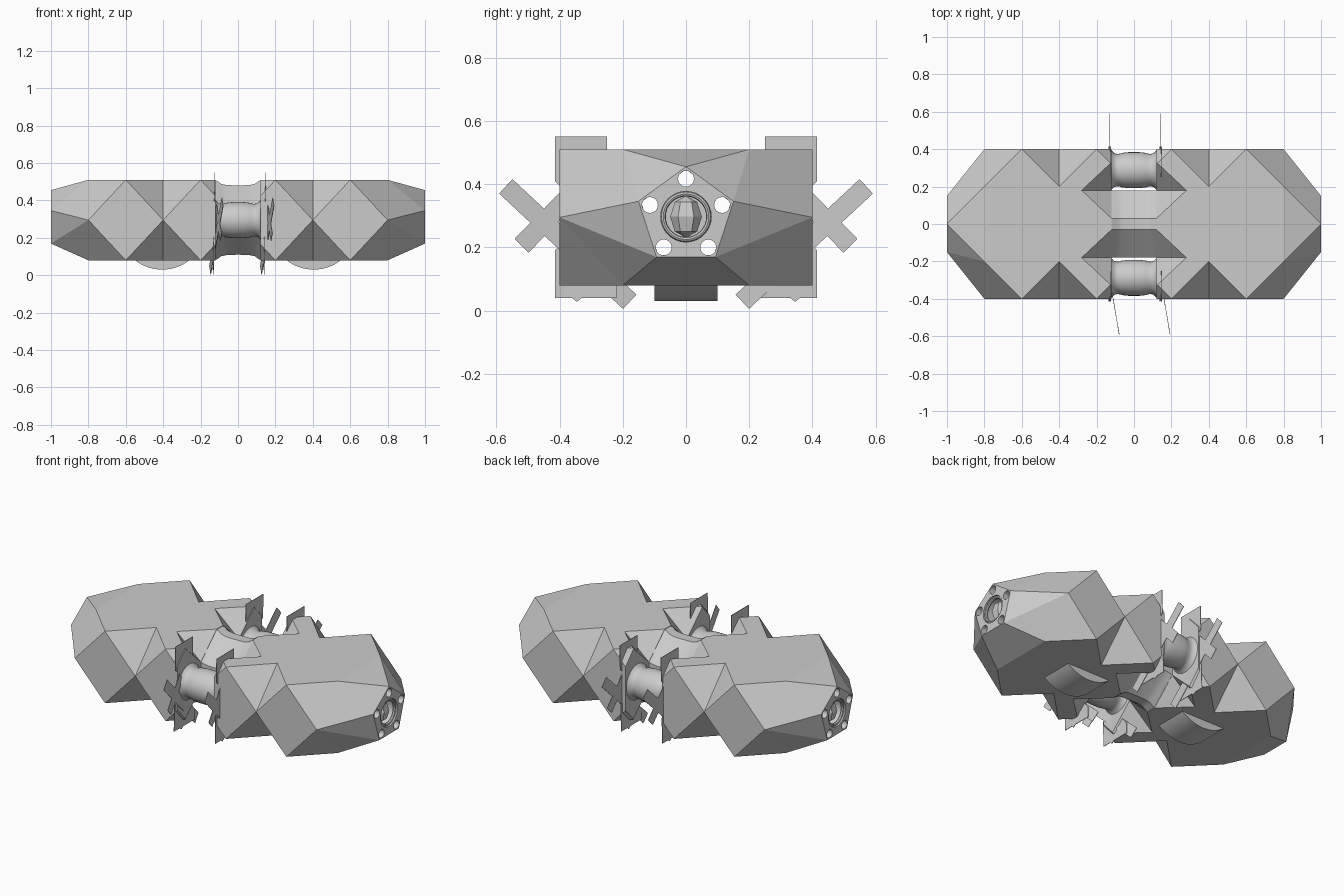
import bpy, bmesh
from math import sin, cos, pi, radians
from mathutils import Vector, Matrix

if "Cube" in bpy.data.objects:
    bpy.data.objects.remove(bpy.data.objects["Cube"])

ZC = 0.295           # height of the long axis
TOP, BOT = 0.51, 0.08


def make(name, bm, mirror="", smooth=False):
    bmesh.ops.recalc_face_normals(bm, faces=bm.faces)
    me = bpy.data.meshes.new(name)
    bm.to_mesh(me)
    bm.free()
    ob = bpy.data.objects.new(name, me)
    bpy.context.collection.objects.link(ob)
    if smooth:
        bpy.ops.object.select_all(action='DESELECT')
        ob.select_set(True)
        bpy.context.view_layer.objects.active = ob
        bpy.ops.object.shade_smooth_by_angle(angle=radians(35))
    if mirror:
        add_mirror(ob, mirror)
    return ob


def add_mirror(ob, axes):
    m = ob.modifiers.new("mirror", 'MIRROR')
    m.use_axis = ['X' in axes, 'Y' in axes, 'Z' in axes]


def hull(points):
    bm = bmesh.new()
    vs = [bm.verts.new(p) for p in points]
    bmesh.ops.convex_hull(bm, input=vs)
    return bm


def cylinder_x(r, x0, x1, y, z, seg=24):
    bm = bmesh.new()
    mat = Matrix.Translation(((x0 + x1) / 2, y, z)) @ Matrix.Rotation(pi / 2, 4, 'Y')
    bmesh.ops.create_cone(bm, cap_ends=True, segments=seg, radius1=r, radius2=r,
                          depth=x1 - x0, matrix=mat)
    return bm


def loft_x(rings, closed=False):
    bm = bmesh.new()
    rows = [[bm.verts.new(p) for p in ring] for ring in rings]
    n = len(rows[0])
    pairs = list(zip(rows, rows[1:])) + ([(rows[-1], rows[0])] if closed else [])
    for a, b in pairs:
        for i in range(n):
            bm.faces.new((a[i], a[(i + 1) % n], b[(i + 1) % n], b[i]))
    return bm


def cut(ob, bm):
    c = make("cutter", bm)
    c.hide_render = True
    c.hide_viewport = True
    m = ob.modifiers.new("cut", 'BOOLEAN')
    m.operation, m.solver, m.object = 'DIFFERENCE', 'EXACT', c


def section(x, pts):
    return [(x, s * y, z) for y, z in pts for s in (1, -1)]


# Faceted pod: alternating square and hexagon sections ending in a pentagon
square = [(0.4, TOP), (0.4, BOT)]
hexa = [(0.2, TOP), (0.4, ZC), (0.2, BOT)]
inner = [(0.32, TOP), (0.4, 0.424), (0.4, 0.166), (0.32, BOT)]
penta = [(1.0, 0.158 * sin(2 * pi * k / 5), 0.297 + 0.158 * cos(2 * pi * k / 5)) for k in range(5)]
slices = [section(0.12, inner), section(0.2, square), section(0.4, hexa),
          section(0.6, square), section(0.8, hexa), penta]
pod_bm = bmesh.new()
for a, b in zip(slices, slices[1:]):
    h = hull(a + b)
    for f in h.faces:
        xs = [v.co.x for v in f.verts]
        flat = max(xs) - min(xs) < 1e-4
        if flat and 0.13 < xs[0] < 0.99:
            continue
        pod_bm.faces.new([pod_bm.verts.new(v.co) for v in f.verts])
    h.free()
bmesh.ops.remove_doubles(pod_bm, verts=pod_bm.verts, dist=1e-4)
bmesh.ops.recalc_face_normals(pod_bm, faces=pod_bm.faces)
bmesh.ops.dissolve_limit(pod_bm, angle_limit=0.01, verts=pod_bm.verts, edges=pod_bm.edges)
pod = make("faceted_pod", pod_bm)

# V-shaped notches at the inner end, above and below
for sy in (1, -1):
    for sz in (1, -1):
        apex = Vector((0.28, 0.18 * sy, ZC + 0.215 * sz))
        pts = [apex + Vector(d) for d in ((0, 0, 0), (-0.32, -0.3, 0), (-0.32, 0.3, 0))]
        pts += [p + Vector((0, 0, 0.1 * sz)) for p in pts]
        pts.append(apex + Vector((-0.32, 0, -0.28 * sz)))
        cut(pod, hull(pts))

# Five through holes and the lamp recess in the pentagon end
for k in range(5):
    a = 2 * pi * k / 5
    cut(pod, cylinder_x(0.025, 0.05, 1.1, 0.12 * sin(a), 0.297 + 0.12 * cos(a)))
cut(pod, cylinder_x(0.08, 0.9, 1.1, 0, 0.297, 32))
add_mirror(pod, "X")

# Lamp ring and crystal
ring = []
for k in range(8):
    t = 2 * pi * k / 8
    x, r = 0.985 + 0.01 * cos(t), 0.072 + 0.008 * sin(t)
    ring.append([(x, r * cos(2 * pi * i / 32), 0.297 + r * sin(2 * pi * i / 32)) for i in range(32)])
make("lamp_ring", loft_x(ring, True), "X", True)
bm = bmesh.new()
bmesh.ops.create_uvsphere(bm, u_segments=6, v_segments=4, radius=1,
                          matrix=Matrix.Translation((0.945, 0, 0.297)) @ Matrix.Diagonal((0.045, 0.05, 0.066, 1)))
make("lamp_crystal", bm, "X")

# Thin raised frame around the pentagon end
frame = [[(x, s * y, 0.297 + s * (z - 0.297)) for _, y, z in penta]
         for x, s in ((0.998, 0.985), (1.0, 0.975), (1.0, 0.955), (0.998, 0.945))]
make("pentagon_frame", loft_x(frame), "X")

# Shallow skid wheels below the pods
arc = []
for i in range(17):
    t = -0.7 + 1.4 * i / 16
    arc.append((0.405 + 0.235 * sin(t), 0.265 - 0.235 * cos(t)))
make("belly_wheel", hull([(x, y, z) for x, z in arc for y in (-0.1, 0.1)]), "X", True)

# Central connector: waisted octagonal tube
octagon = [(0.03, 0.215), (0.18, 0.075), (0.18, -0.075), (0.03, -0.215),
           (-0.03, -0.215), (-0.18, -0.075), (-0.18, 0.075), (-0.03, 0.215)]
waist = [(-0.13, 1.0), (-0.11, 0.97), (-0.09, 0.9), (-0.06, 0.87), (0, 0.86),
         (0.06, 0.87), (0.09, 0.9), (0.11, 0.97), (0.13, 1.0)]
make("central_connector",
     loft_x([[(x, y, ZC + z * s) for y, z in octagon] for x, s in waist]), "", True)

# Side couplings: smooth barrels between the pods
barrel = [(0.14, 0.108), (0.12, 0.105), (0.105, 0.09), (0.085, 0.086), (0.065, 0.092), (0.03, 0.096)]
barrel = [(-x, r) for x, r in barrel] + barrel[::-1]
rings = [[(x, 0.288 + r * cos(2 * pi * i / 32), ZC + r * sin(2 * pi * i / 32)) for i in range(32)]
         for x, r in barrel]
make("side_coupling", loft_x(rings), "Y", True)


# Thin plates and tilted crosses around the couplings
def thin_shape(name, outline, xfun):
    bm = bmesh.new()
    vs = [bm.verts.new((xfun(y, z), y, z)) for y, z in outline]
    f = bm.faces.new(vs)
    ext = bmesh.ops.extrude_face_region(bm, geom=[f])["geom"]
    bmesh.ops.translate(bm, vec=(0.003, 0, 0),
                        verts=[v for v in ext if isinstance(v, bmesh.types.BMVert)])
    return make(name, bm)


plate = [(0.25, 0.55), (0.415, 0.55), (0.415, 0.41), (0.395, 0.39), (0.395, 0.21),
         (0.415, 0.19), (0.415, 0.04), (0.36, 0.04), (0.345, 0.028), (0.33, 0.04),
         (0.22, 0.04), (0.22, 0.1), (0.28, 0.18), (0.28, 0.41), (0.25, 0.45)]


def bar(p, q, w):
    p, q = Vector(p), Vector(q)
    n = (q - p).normalized() * w / 2
    n = Vector((-n.y, n.x))
    return [p + n, q + n, q - n, p - n]


for x0 in (-0.13, 0.142):
    for s in (-1, 1):
        lean = lambda y, z: x0 + 0.02 * (z - ZC)
        tilt = lambda y, z: x0 + (0.17 * (abs(y) - 0.3) if s < 0 else 0)
        thin_shape("coupling_plate", [(s * y, z) for y, z in plate], lean)
        for p, q in (((0.57, 0.393), (0.178, 0.028)), ((0.52, 0.205), (0.37, 0.36))):
            thin_shape("cross_bar", [(s * v.x, v.y) for v in bar(p, q, 0.062)], tilt)
